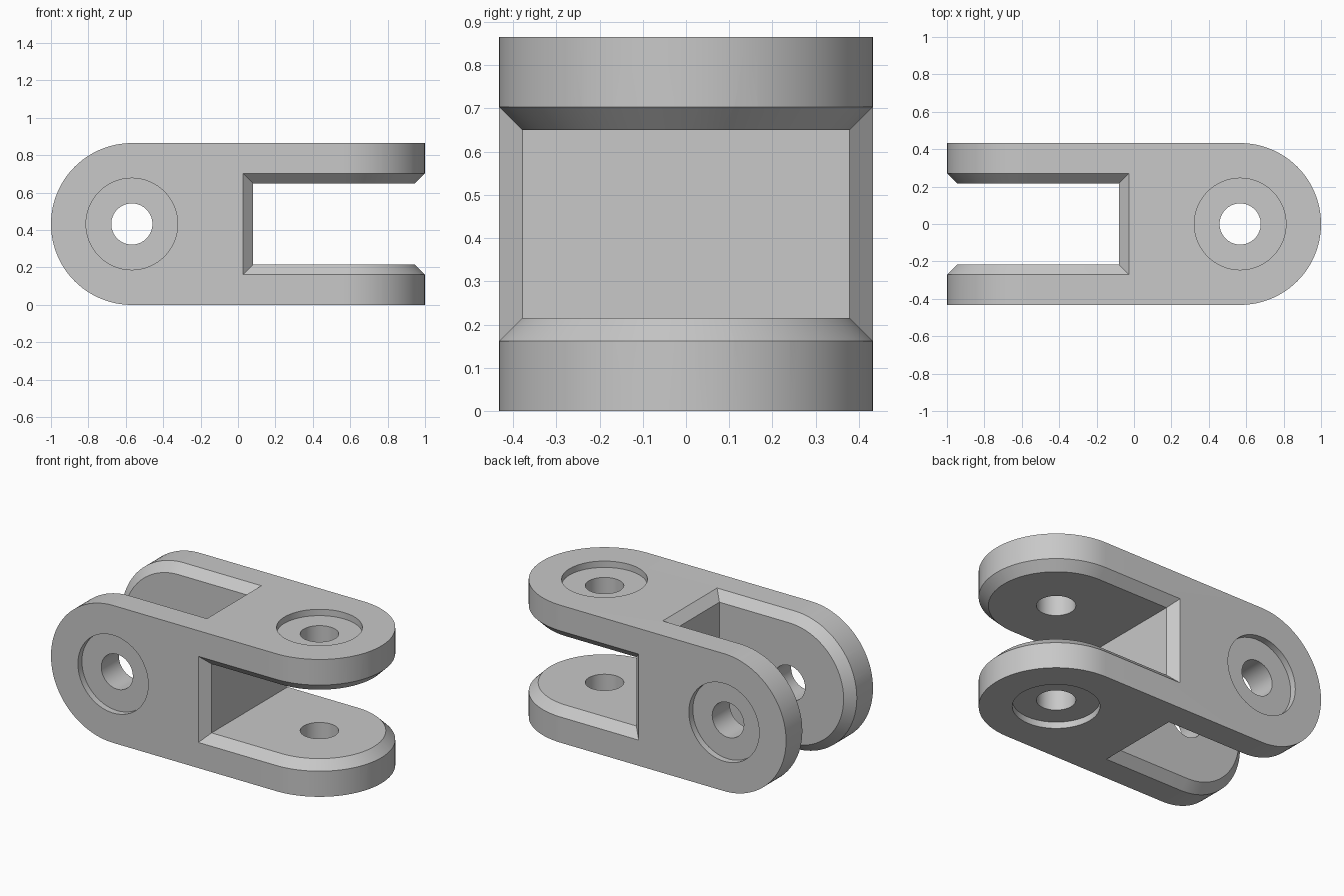
import bpy
import bmesh
from math import cos, sin, pi
from mathutils import Matrix, Vector

if "Cube" in bpy.data.objects:
    bpy.data.objects.remove(bpy.data.objects["Cube"], do_unlink=True)

R = 0.4325          # half width of the square section, and end radius
CX = 1 - R          # pivot centre
GAP = 0.217         # half height of the fork gap
WALL = 0.081        # inner wall of the fork
CH = 0.054          # chamfer on the gap edges
RECESS = 0.04       # depth of the round recesses
SEG = 48

# Turns the +x fork into the -x fork: (x, y, z) -> (-x, z, y)
TURN = Matrix(((-1, 0, 0, 0), (0, 0, 1, 0), (0, 1, 0, 0), (0, 0, 0, 1)))

grey = bpy.data.materials.new("plain_grey")
grey.use_nodes = True
grey.diffuse_color = (0.58, 0.58, 0.58, 1)
grey.node_tree.nodes["Principled BSDF"].inputs["Base Color"].default_value = grey.diffuse_color


def make_object(name, bm):
    bm.normal_update()
    bmesh.ops.recalc_face_normals(bm, faces=bm.faces)
    mesh = bpy.data.meshes.new(name)
    bm.to_mesh(mesh)
    bm.free()
    mesh.materials.append(grey)
    obj = bpy.data.objects.new(name, mesh)
    bpy.context.collection.objects.link(obj)
    return obj


def u_path(start):
    """Points and outward normals round one rounded end."""
    path = [(Vector((start, -R, 0)), Vector((0, -1, 0)))]
    for i in range(SEG + 1):
        a = -pi / 2 + pi * i / SEG
        n = Vector((cos(a), sin(a), 0))
        path.append((Vector((CX, 0, 0)) + n * R, n))
    return path + [(Vector((start, R, 0)), Vector((0, 1, 0)))]


def add_half(bm, matrix):
    """Half the body, open at x = 0."""
    pts = [p for p, n in u_path(0)]
    rows = [[bm.verts.new(matrix @ (p + Vector((0, 0, z)))) for p in pts] for z in (-R, R)]
    for row in rows:
        bm.faces.new(row)
    for i in range(len(pts) - 1):
        bm.faces.new((rows[0][i], rows[0][i + 1], rows[1][i + 1], rows[1][i]))


def gap_cutter():
    bm = bmesh.new()
    m = Matrix.Translation(((WALL + 1.2) / 2, 0, 0)) @ Matrix.Diagonal((1.2 - WALL, 1.2, 2 * GAP, 1))
    bmesh.ops.create_cube(bm, size=1, matrix=m)
    return bm


def rim_cutter():
    """Flared section swept round the gap edge, mitred at the wall."""
    bm = bmesh.new()
    path = u_path(0)
    rings = []
    for i, (p, n) in enumerate(path):
        ring = []
        for d, side in ((-0.08, -1), (0.03, -1), (0.03, 1), (-0.08, 1)):
            flare = d + CH
            v = p + n * d
            v.z = side * (GAP + flare)
            if i in (0, len(path) - 1):
                v.x = WALL - flare
            ring.append(bm.verts.new(v))
        rings.append(ring)
    for a, b in zip(rings, rings[1:]):
        for k in range(4):
            j = (k + 1) % 4
            bm.faces.new((a[k], a[j], b[j], b[k]))
    bm.faces.new(rings[0])
    bm.faces.new(rings[-1])
    return bm


def round_cutter(radius, low, high):
    bm = bmesh.new()
    bmesh.ops.create_cone(bm, cap_ends=True, segments=64, radius1=radius, radius2=radius,
                          depth=high - low, matrix=Matrix.Translation((CX, 0, (low + high) / 2)))
    return bm


# Body: two rounded halves at right angles, joined in the middle
bm = bmesh.new()
add_half(bm, Matrix.Identity(4))
add_half(bm, TURN)
bmesh.ops.remove_doubles(bm, verts=bm.verts, dist=0.0001)
seam = [e for e in bm.edges if all(abs(v.co.x) < 0.0001 for v in e.verts)]
bmesh.ops.dissolve_edges(bm, edges=seam, use_verts=True)
body = make_object("cross_fork_link", bm)
bpy.context.view_layer.objects.active = body
body.select_set(True)

# Cut gap, chamfer, pivot hole and recesses in both forks
for matrix in (Matrix.Identity(4), TURN):
    for shape in (gap_cutter(), rim_cutter(), round_cutter(0.11, -0.6, 0.6),
                  round_cutter(0.245, R - RECESS, 0.6), round_cutter(0.245, -0.6, RECESS - R)):
        shape.transform(matrix)
        cutter = make_object("cutter", shape)
        mod = body.modifiers.new("cut", "BOOLEAN")
        mod.operation = "DIFFERENCE"
        mod.solver = "EXACT"
        mod.object = cutter
        bpy.ops.object.modifier_apply(modifier=mod.name)
        bpy.data.objects.remove(cutter, do_unlink=True)

body.data.transform(Matrix.Translation((0, 0, R)))
bpy.ops.object.shade_smooth_by_angle(angle=pi / 6)
